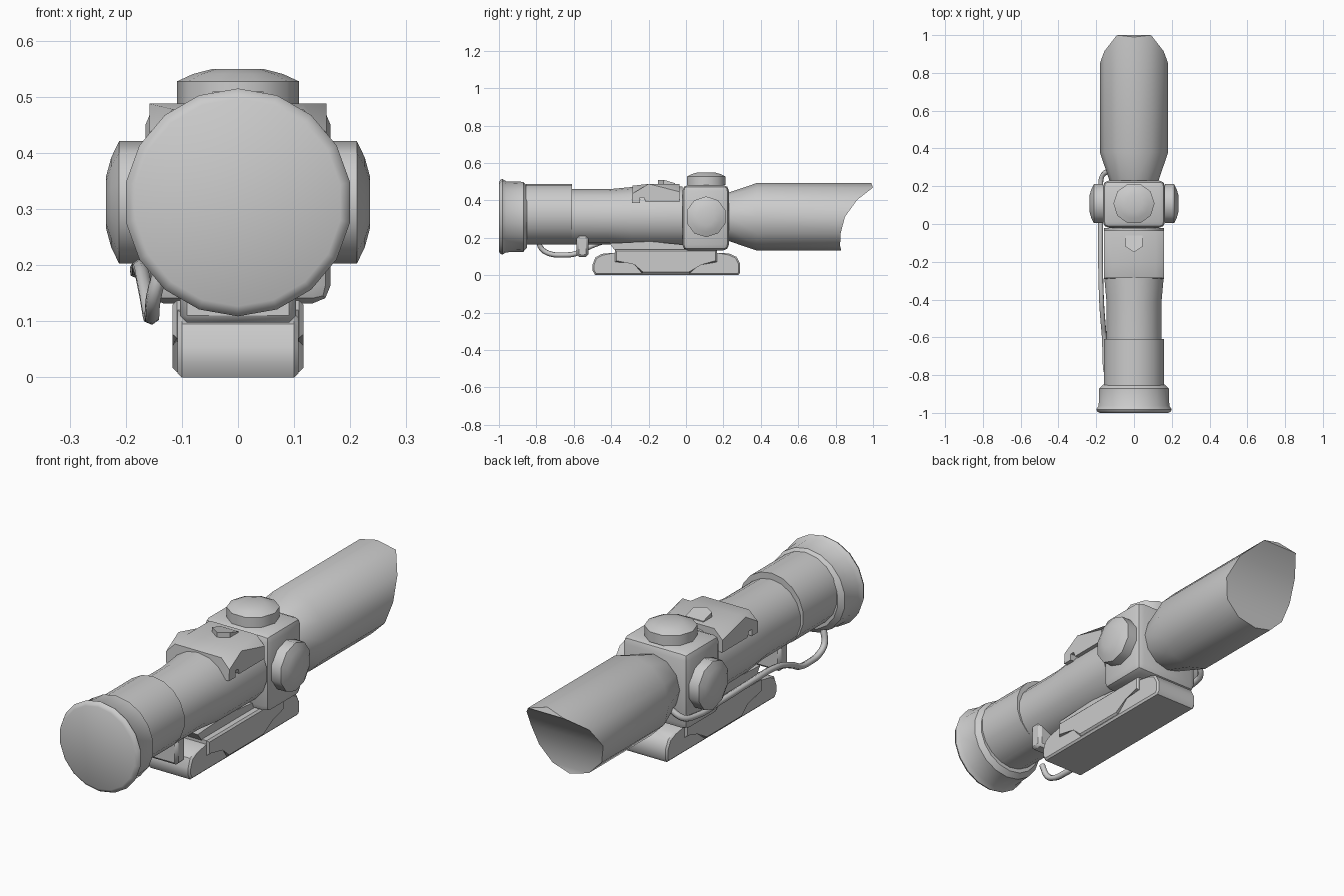
import bpy, bmesh
from math import cos, sin, pi, radians

if "Cube" in bpy.data.objects:
    bpy.data.objects.remove(bpy.data.objects["Cube"])

ZC = 0.312  # height of the optical axis


def finish(name, bm, angle=40):
    bmesh.ops.recalc_face_normals(bm, faces=bm.faces)
    me = bpy.data.meshes.new(name)
    bm.to_mesh(me)
    bm.free()
    ob = bpy.data.objects.new(name, me)
    bpy.context.collection.objects.link(ob)
    bpy.ops.object.select_all(action='DESELECT')
    ob.select_set(True)
    bpy.context.view_layer.objects.active = ob
    bpy.ops.object.shade_smooth_by_angle(angle=radians(angle))
    return ob


def lathe(name, profile, sides, loc=(0, 0, ZC), rot=(-pi / 2, 0, 0), phase=-pi / 2, angle=40):
    """Turn (height, radius) points around local z, with flat end caps."""
    bm = bmesh.new()
    rings = [[bm.verts.new((r * cos(phase + 2 * pi * i / sides), r * sin(phase + 2 * pi * i / sides), h))
              for i in range(sides)] for h, r in profile]
    for a, b in zip(rings, rings[1:]):
        for i in range(sides):
            j = (i + 1) % sides
            bm.faces.new((a[i], a[j], b[j], b[i]))
    bm.faces.new(rings[0])
    bm.faces.new(rings[-1])
    ob = finish(name, bm, angle)
    ob.location, ob.rotation_euler = loc, rot
    return ob


def side_extrude(name, outline, half, bevel=0.0, pick=lambda e: True, segments=1):
    """Extrude a (y, z) outline across x, bevelling the chosen edges."""
    bm = bmesh.new()
    left = [bm.verts.new((-half, y, z)) for y, z in outline]
    right = [bm.verts.new((half, y, z)) for y, z in outline]
    n = len(outline)
    for i in range(n):
        j = (i + 1) % n
        bm.faces.new((left[i], left[j], right[j], right[i]))
    bm.faces.new(left)
    bm.faces.new(right)
    if bevel:
        along = [e for e in bm.edges if pick(e)]
        bmesh.ops.bevel(bm, geom=along, offset=bevel, segments=segments, profile=0.5, affect='EDGES')
    return finish(name, bm)


def block(name, lo, hi, bevel, segments=2):
    outline = [(lo[1], lo[2]), (hi[1], lo[2]), (hi[1], hi[2]), (lo[1], hi[2])]
    return side_extrude(name, outline, hi[0], bevel, segments=segments)


# Eyepiece, raised sleeve and main tube
lathe("eyepiece", [(-1, .185), (-.993, .197), (-.982, .203), (-.962, .190), (-.87, .187), (-.85, .165)], 18)
lathe("sleeve", [(-.855, .161), (-.61, .161)], 18, loc=(0, 0, ZC + .015))
lathe("main_tube", [(-.86, .147), (-.41, .148), (-.29, .159), (-.02, .161)], 18)

# Objective bell with a slanted, scooped sunshade tip
bm = bmesh.new()
tip = [.99, 1.0, .915, .85, .826, .824, .83]
N = 12
rings = []
for y, r in ((.21, .122), (.23, .13), (.38, .181), (None, .181)):
    rings.append([bm.verts.new((r * sin(2 * pi * i / N), tip[min(i, N - i)] if y is None else y,
                                ZC + r * cos(2 * pi * i / N))) for i in range(N)])
for a, b in zip(rings, rings[1:]):
    for i in range(N):
        j = (i + 1) % N
        bm.faces.new((a[i], a[j], b[j], b[i]))
bm.faces.new(rings[0])
end = rings[-1]
bm.faces.new((end[0], end[1], end[11]))
for i in range(1, 5):
    bm.faces.new((end[i], end[i + 1], end[N - i - 1], end[N - i]))
bm.faces.new((end[5], end[6], end[7]))
finish("objective_bell", bm)

# Turret housing and three adjustment knobs
block("turret_housing", (-.165, -.02, .132), (.165, .23, .482), .032)
knob = [(0, .109), (.048, .109), (.062, .08), (.071, .047)]
lathe("top_knob", [(h * .95 - .003, r) for h, r in knob], 10, (0, .108, .485), (0, 0, 0), 0, 60)
for side, label in ((1, "right"), (-1, "left")):
    lathe(label + "_knob", knob, 10, (side * .164, .108, ZC), (0, side * pi / 2, 0), 0, 60)

# Saddle clamp over the tube, with a notch in each skirt and a wedge on top
side_extrude("saddle_clamp",
             [(-.29, .385), (-.245, .385), (-.245, .415), (-.225, .415), (-.215, .39),
              (-.035, .39), (-.035, .488), (-.2, .488), (-.285, .478)], .158, .042,
             lambda e: all(v.co.z > .47 for v in e.verts) and abs(e.verts[0].co.x - e.verts[1].co.x) < .01)
bm = bmesh.new()
wedge = [(-.045, -.06), (.045, -.06), (.045, -.12), (0, -.15), (-.045, -.12)]
low = [bm.verts.new((x, y, .47)) for x, y in wedge]
high = [bm.verts.new((x, y, .488 + (.022 if y < -.1 else .004))) for x, y in wedge]
for i in range(5):
    j = (i + 1) % 5
    bm.faces.new((low[i], low[j], high[j], high[i]))
bm.faces.new(low)
bm.faces.new(high)
finish("saddle_wedge", bm)

# Mounting base, side clamp and neck
side_extrude("mount_base",
             [(-.485, 0), (.28, 0), (.29, .015), (.29, .06), (.27, .098), (.23, .116), (.16, .12),
              (-.38, .12), (-.45, .114), (-.485, .095), (-.5, .055), (-.5, .025)], .108, .008,
             lambda e: abs(e.verts[0].co.x - e.verts[1].co.x) < .01)
side_extrude("mount_clamp",
             [(-.38, .07), (-.27, .064), (-.235, .01), (.02, .01), (.08, .064), (.165, .07),
              (.165, .137), (-.38, .137)], .117, .008,
             lambda e: abs(e.verts[0].co.x - e.verts[1].co.x) < .01)
side_extrude("mount_neck", [(-.41, .17), (-.37, .12), (.12, .12), (.12, .15), (-.19, .18)], .085)

# Cable bracket under the tube
block("cable_bracket", (-.103, -.585, .098), (.103, -.522, .24), .012, 1)

# Cable running along the left side to the objective
curve = bpy.data.curves.new("cable", 'CURVE')
curve.dimensions = '3D'
curve.bevel_depth = .014
curve.bevel_resolution = 1
curve.resolution_u = 4
curve.use_fill_caps = True
path = [(-.135, -.79, .20), (-.150, -.775, .145), (-.153, -.73, .115), (-.155, -.66, .108),
        (-.158, -.59, .115), (-.163, -.53, .145), (-.168, -.47, .17), (-.172, -.40, .19),
        (-.177, -.2, .196), (-.177, 0, .192), (-.177, .20, .195), (-.165, .26, .21), (-.115, .285, .25)]
spline = curve.splines.new('BEZIER')
spline.bezier_points.add(len(path) - 1)
for point, co in zip(spline.bezier_points, path):
    point.co = co
    point.handle_left_type = point.handle_right_type = 'AUTO'
cable = bpy.data.objects.new("cable", curve)
bpy.context.collection.objects.link(cable)
